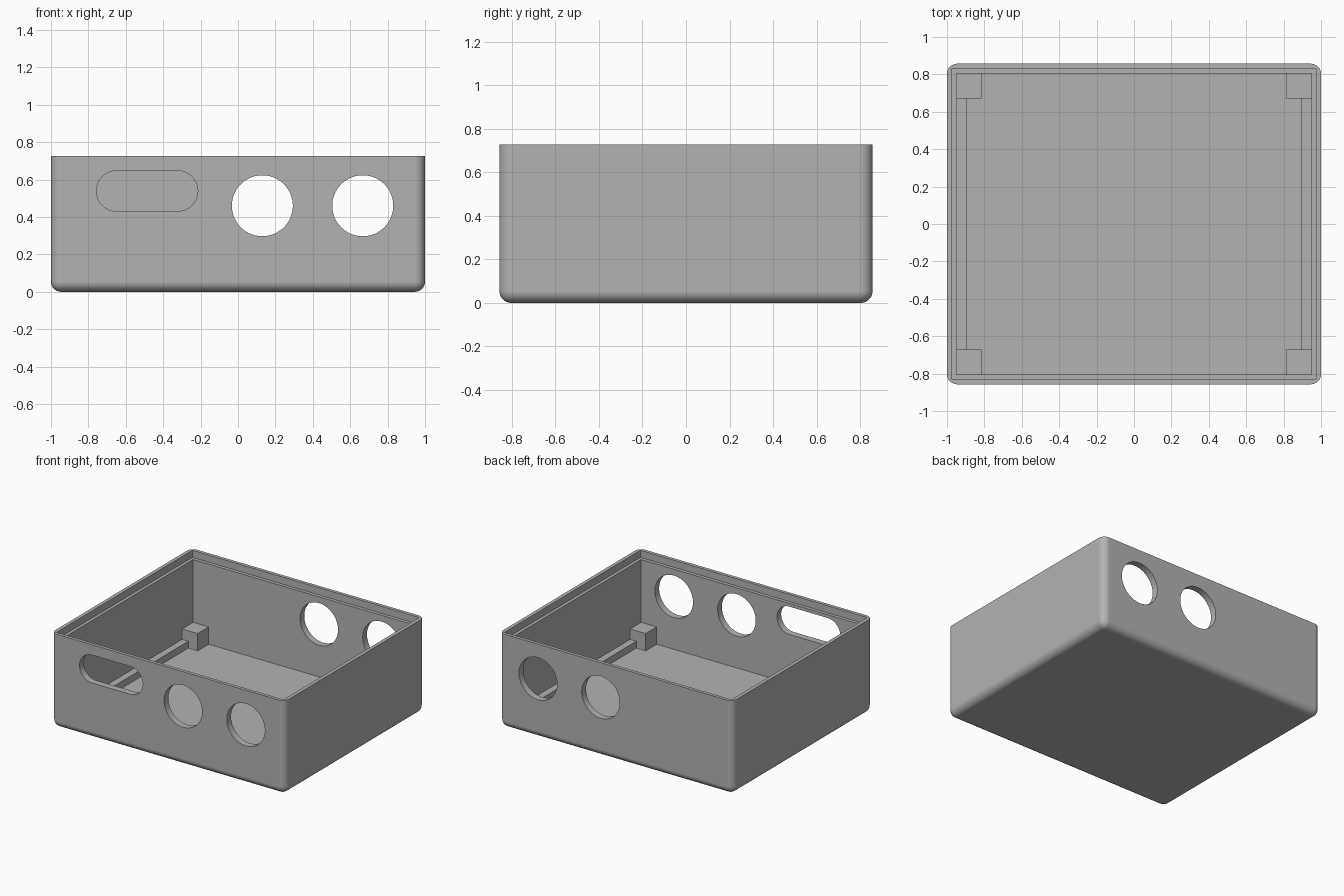
import bpy, bmesh, math
from mathutils import Matrix, Vector

if "Cube" in bpy.data.objects:
    bpy.data.objects.remove(bpy.data.objects["Cube"], do_unlink=True)

W, D, H = 1.0, 0.857, 0.727      # half width, half depth, height
IN_X, IN_Y = 0.948, 0.805        # inner wall faces
FLOOR, FILLET = 0.052, 0.055

grey = bpy.data.materials.new("plain grey")
grey.use_nodes = True
colour = (0.45, 0.45, 0.45, 1)
grey.diffuse_color = colour
grey.node_tree.nodes["Principled BSDF"].inputs["Base Color"].default_value = colour


def finish(name, bm):
    bmesh.ops.recalc_face_normals(bm, faces=bm.faces)
    mesh = bpy.data.meshes.new(name)
    bm.to_mesh(mesh)
    bm.free()
    mesh.materials.append(grey)
    obj = bpy.data.objects.new(name, mesh)
    bpy.context.collection.objects.link(obj)
    return obj


def box_bm(lo, hi):
    bm = bmesh.new()
    lo, hi = Vector(lo), Vector(hi)
    bmesh.ops.create_cube(bm, size=1, matrix=Matrix.Translation((lo + hi) / 2)
                          @ Matrix.Diagonal((hi - lo).to_4d()))
    return bm


def box(name, lo, hi):
    return finish(name, box_bm(lo, hi))


def slot_cutter(name, x, z, r, half_len, y0, y1, n=64):
    """Round (half_len 0) or stadium outline, extruded along y."""
    bm = bmesh.new()
    ring = []
    for i in range(n):
        a = 2 * math.pi * (i + 0.5) / n
        side = math.copysign(half_len, math.cos(a))
        ring.append(bm.verts.new((x + side + r * math.cos(a), y0, z + r * math.sin(a))))
    face = bm.faces.new(ring)
    ext = bmesh.ops.extrude_face_region(bm, geom=[face])
    verts = [v for v in ext["geom"] if isinstance(v, bmesh.types.BMVert)]
    bmesh.ops.translate(bm, verts=verts, vec=(0, y1 - y0, 0))
    return finish(name, bm)


# Shell: block with rounded upright and bottom edges
bm = box_bm((-W, -D, 0), (W, D, H))
edges = [e for e in bm.edges if min(v.co.z for v in e.verts) < H / 2]
bmesh.ops.bevel(bm, geom=edges, offset=FILLET, segments=10, profile=0.5, affect='EDGES')
shell = finish("case_shell", bm)

# Cavity, lid rebate, round ports through both walls, front slot
cutters = [
    box("cavity_cutter", (-IN_X, -IN_Y, FLOOR), (IN_X, IN_Y, H + 0.1)),
    box("rebate_cutter", (-0.972, -0.831, H - 0.055), (0.972, 0.831, H + 0.2)),
    slot_cutter("port_cutter_a", 0.13, 0.46, 0.163, 0, -1, 1),
    slot_cutter("port_cutter_b", 0.667, 0.46, 0.163, 0, -1, 1),
    slot_cutter("slot_cutter", -0.486, 0.539, 0.108, 0.163, -1, -0.5),
]
bpy.context.view_layer.objects.active = shell
for cutter in cutters:
    mod = shell.modifiers.new("cut", 'BOOLEAN')
    mod.operation, mod.solver, mod.object = 'DIFFERENCE', 'EXACT', cutter
    bpy.ops.object.modifier_apply(modifier=mod.name)
    bpy.data.objects.remove(cutter, do_unlink=True)

bpy.ops.object.select_all(action='DESELECT')
shell.select_set(True)
bpy.ops.object.shade_smooth_by_angle(angle=math.radians(30))
weighted = shell.modifiers.new("flat walls", 'WEIGHTED_NORMAL')
weighted.keep_sharp = True

# Corner posts and side rails, let slightly into the walls and floor
for sx, side in ((1, "left"), (-1, "right")):
    xs = sorted((sx * 0.815, sx * (IN_X + 0.01)))
    for sy, end in ((-1, "front"), (1, "back")):
        ys = sorted((sy * 0.671, sy * (IN_Y + 0.01)))
        box(f"{end}_{side}_post", (xs[0], ys[0], FLOOR - 0.01), (xs[1], ys[1], 0.186))
    xs = sorted((sx * 0.895, sx * (IN_X + 0.01)))
    box(f"{side}_rail", (xs[0], -0.671, FLOOR - 0.01), (xs[1], 0.671, 0.105))
